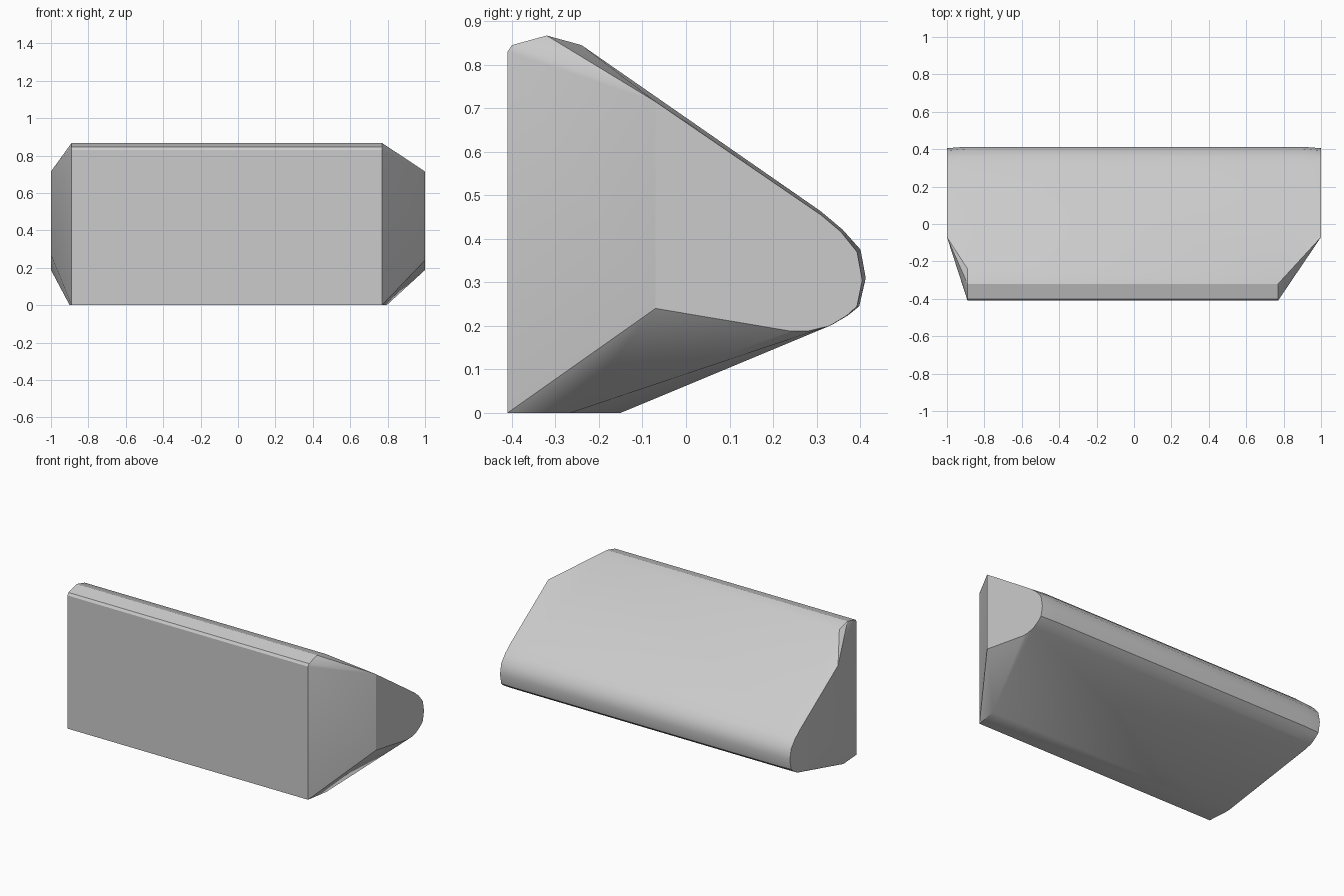
import bpy, bmesh, math

cube = bpy.data.objects.get("Cube")
if cube:
    bpy.data.objects.remove(cube, do_unlink=True)

grey = bpy.data.materials.new("plain grey")
grey.use_nodes = True
colour = (0.6, 0.6, 0.6, 1)
grey.diffuse_color = colour
grey.node_tree.nodes["Principled BSDF"].inputs["Base Color"].default_value = colour

# Profiles as (y, z)
crest = [(-0.41, 0), (-0.41, 0.83), (-0.40, 0.845), (-0.32, 0.867), (-0.24, 0.845)]
nose = [(0.31, 0.463), (0.36, 0.421), (0.401, 0.375), (0.413, 0.31),
        (0.398, 0.245), (0.372, 0.224), (0.335, 0.202)]
end_nose = [(0.31, 0.455), (0.355, 0.417), (0.393, 0.37), (0.405, 0.305),
            (0.393, 0.245), (0.37, 0.224), (0.33, 0.2), (0.28, 0.188), (0.24, 0.188)]
sole = [(0.795, -0.265), (-0.47, -0.15), (-0.9, -0.265)]

bm = bmesh.new()


def ring(x, profile):
    for y, z in profile:
        bm.verts.new((x, y, z))


# Front crest, inset unequally at the two ends
ring(0.77, crest)
ring(-0.89, crest)
# Rounded back edge and clipped ends
for side, low in ((1, 0.24), (-1, 0.27)):
    ring(side * 0.9, nose)
    ring(side, end_nose + [(-0.07, 0.715), (-0.07, low)])
# Flat underside
for x, y in sole:
    bm.verts.new((x, y, 0))

# Skin the rings into one convex block
hull = bmesh.ops.convex_hull(bm, input=bm.verts[:])
loose = [v for v in bm.verts if not v.link_faces]
bmesh.ops.delete(bm, geom=loose, context='VERTS')
bmesh.ops.dissolve_limit(bm, angle_limit=math.radians(0.5),
                         verts=bm.verts[:], edges=bm.edges[:])
bmesh.ops.recalc_face_normals(bm, faces=bm.faces[:])

mesh = bpy.data.meshes.new("wedge_block")
bm.to_mesh(mesh)
bm.free()
mesh.materials.append(grey)
block = bpy.data.objects.new("wedge_block", mesh)
bpy.context.collection.objects.link(block)

# Soft rounding with crisp main edges
bpy.ops.object.select_all(action='DESELECT')
block.select_set(True)
bpy.context.view_layer.objects.active = block
bpy.ops.object.shade_smooth_by_angle(angle=math.radians(30))
